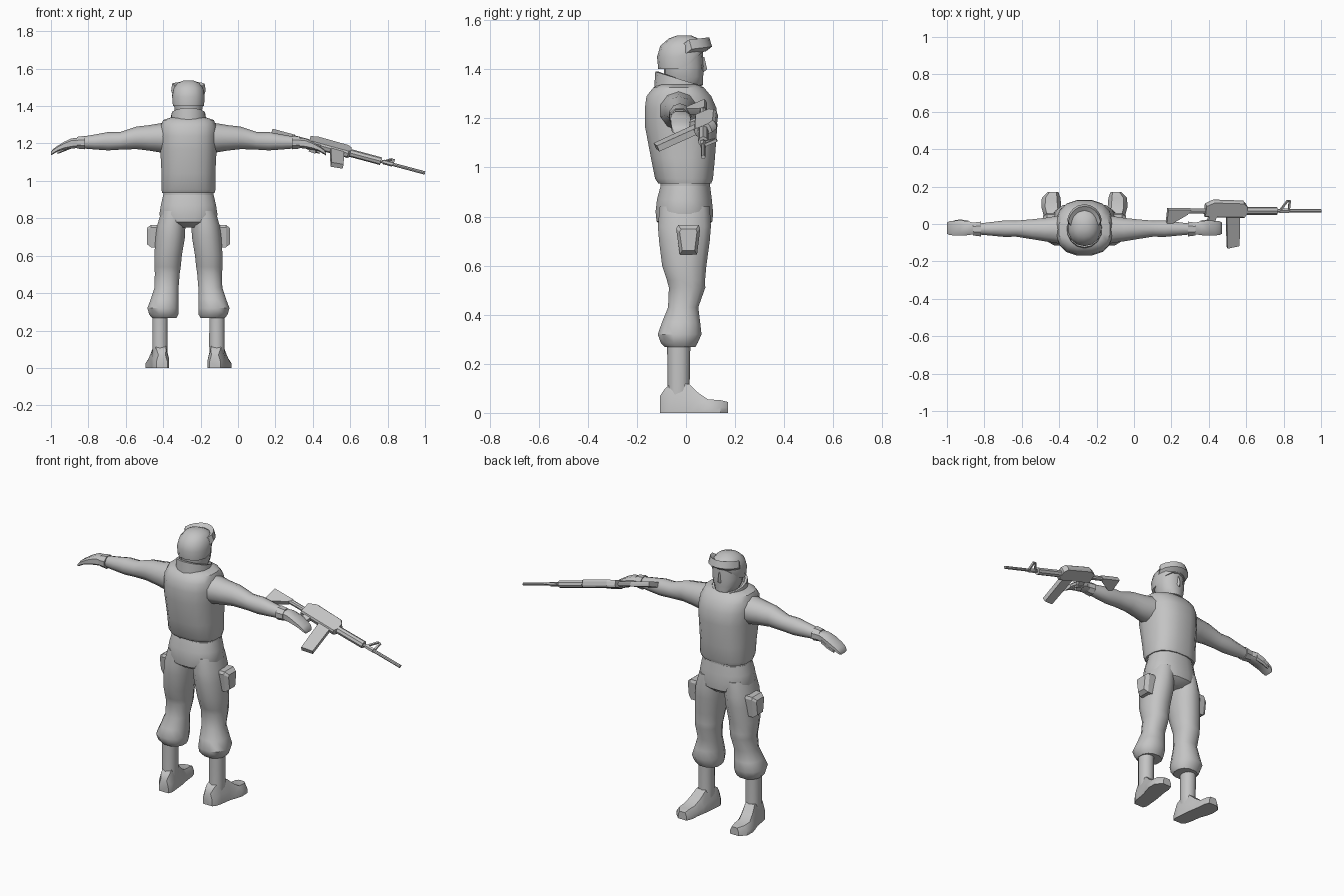
import bpy, bmesh, math
from mathutils import Vector

CX = -0.265  # body centre line
grey = bpy.data.materials.new("plain_grey")
grey.diffuse_color = (0.55, 0.55, 0.55, 1)


def skin(name, rings, angle=40, closed=True):
    """Bridge a list of equal-length point rings and cap both ends."""
    bm = bmesh.new()
    vs = [[bm.verts.new(p) for p in r] for r in rings]
    n = len(rings[0])
    for a, b in zip(vs, vs[1:]):
        for i in range(n):
            j = (i + 1) % n
            bm.faces.new((a[i], a[j], b[j], b[i]))
    bm.faces.new(vs[0])
    bm.faces.new(vs[-1])
    bmesh.ops.recalc_face_normals(bm, faces=bm.faces)
    me = bpy.data.meshes.new(name)
    bm.to_mesh(me)
    bm.free()
    me.materials.append(grey)
    ob = bpy.data.objects.new(name, me)
    bpy.context.collection.objects.link(ob)
    bpy.ops.object.select_all(action='DESELECT')
    ob.select_set(True)
    bpy.context.view_layer.objects.active = ob
    bpy.ops.object.shade_smooth_by_angle(angle=math.radians(angle))
    return ob


def oval(n, e):
    """Unit superellipse points."""
    out = []
    for i in range(n):
        a = 2 * math.pi * (i + 0.5) / n
        c, s = math.cos(a), math.sin(a)
        out.append((math.copysign(abs(c) ** (2 / e), c), math.copysign(abs(s) ** (2 / e), s)))
    return out


def column(name, rows, n=14, e=2.2, angle=40):
    """Upright loft. Row: z, back y, front y, x centre, x radius, front lift."""
    rings = []
    for z, y0, y1, cx, rx, *lift in rows:
        k = lift[0] if lift else 0
        ring = []
        for c, s in oval(n, e):
            y = (y0 + y1) / 2 + s * (y1 - y0) / 2
            ring.append((CX + cx + c * rx, y, z + k * max(0, y + 0.01)))
        rings.append(ring)
    return skin(name, rings, angle)


def limb(name, side, rows, n=10, e=2.0, angle=40):
    """Sideways loft. Row: x offset, y, z, y radius, z radius."""
    return skin(name, [[(CX + side * o, y + c * ry, z + s * rz) for c, s in oval(n, e)]
                       for o, y, z, ry, rz in rows], angle)


# Torso
column("vest", [(.935, -.115, .105, 0, .142), (.955, -.128, .112, 0, .147),
                (1.04, -.145, .12, 0, .146), (1.17, -.17, .13, 0, .153),
                (1.24, -.17, .127, 0, .155), (1.29, -.163, .105, 0, .152),
                (1.325, -.135, .075, 0, .138), (1.338, -.11, .05, 0, .10)], 16, 2.5)
column("waist", [(.90, -.105, .10, 0, .137), (.95, -.105, .10, 0, .137)], 16)
column("hips", [(.925, -.105, .10, 0, .137), (.87, -.12, .107, 0, .15),
                (.82, -.126, .112, 0, .158), (.78, -.122, .11, 0, .145),
                (.75, -.08, .075, 0, .07)], 16, 2.3)

# Stand-up collar, open at the front
collar = []
for i in range(13):
    a = math.radians(125 + 290 * i / 12)
    c, s = math.cos(a), math.sin(a)
    f = (s + 1) / 2
    pts = []
    for r, z in ((1.06, 1.305), (1.0, 1.39 - .06 * f), (.86, 1.39 - .06 * f), (.86, 1.305)):
        pts.append((CX + .092 * r * c, -.027 + .098 * r * s, z))
    collar.append(pts)
skin("collar", collar, 30)

# Head
column("face_and_neck", [(1.27, -.08, .02, 0, .055), (1.325, -.08, .045, 0, .055),
                         (1.336, -.08, .07, 0, .058), (1.37, -.09, .07, 0, .074),
                         (1.41, -.09, .072, 0, .08), (1.48, -.09, .068, 0, .08)], 14)
skin("nose", [[(CX - w, .06, z), (CX, y, z), (CX + w, .06, z)]
              for z, w, y in ((1.385, .016, .068), (1.40, .016, .086), (1.45, .008, .075))])
column("helmet", [(1.40, -.113, .075, 0, .085, .9), (1.45, -.118, .082, 0, .089, .55),
                  (1.495, -.105, .075, 0, .08, .2), (1.525, -.07, .05, 0, .057),
                  (1.538, -.035, .02, 0, .024)], 14)
goggles = []
for i in range(9):
    a = math.radians(10 + 160 * i / 8)
    c, s = math.cos(a), math.sin(a)
    goggles.append([(CX + r * c, y + .10 * s, z + .012 * s) for r, y, z in
                    ((.086, -.02, 1.46), (.094, .006, 1.48), (.088, -.005, 1.518), (.07, -.03, 1.5))])
skin("goggles", goggles, 30)

for side, tag in ((-1, "left"), (1, "right")):
    # Legs and boots
    leg = [(.84, -.11, .10, .08, .066), (.76, -.118, .105, .092, .078), (.70, -.113, .10, .097, .081),
           (.60, -.10, .086, .109, .076), (.54, -.08, .08, .112, .073), (.51, -.072, .081, .113, .069),
           (.43, -.075, .052, .117, .066), (.37, -.10, .06, .127, .076), (.32, -.118, .066, .136, .086),
           (.285, -.105, .05, .132, .08), (.268, -.088, .04, .13, .068)]
    column(tag + "_trouser_leg", [(z, a, b, side * o, r) for z, a, b, o, r in leg], 12)
    column(tag + "_boot_shaft", [(z, a, b, side * .152, r) for z, a, b, r in
                                 ((.29, -.077, .018, .042), (.12, -.075, .015, .043), (.05, -.08, .02, .04))], 10)
    foot = [(-.105, .142, .030, .07), (-.085, .145, .042, .10), (-.055, .15, .045, .122),
            (.012, .158, .047, .118), (.05, .168, .051, .082), (.09, .177, .053, .055),
            (.14, .178, .05, .052), (.172, .168, .028, .044)]
    skin(tag + "_boot", [[(CX + side * (o + w * k), y, h * t) for k, t in
                          ((-1, 0), (1, 0), (1, .45), (.62, 1), (-.62, 1), (-1, .45))]
                         for y, o, w, h in foot], 40)
    # Thigh pouch
    skin(tag + "_pouch", [[(CX + side * x, .01 + y * k, .705 + z * k) for y, z in
                           ((-.035, -.06), (.035, -.06), (.048, .045), (.042, .06), (-.042, .06), (-.05, .045))]
                          for x, k in ((.14, 1), (.20, 1), (.222, .72))], 25)
    # Arm, cuff and hand
    limb(tag + "_arm", side, [(.09, -.03, 1.235, .085, .08), (.15, -.03, 1.23, .076, .078),
                              (.21, -.03, 1.23, .066, .068), (.28, -.028, 1.23, .056, .06),
                              (.365, -.025, 1.214, .045, .047), (.43, -.025, 1.212, .046, .049),
                              (.50, -.026, 1.208, .038, .04), (.57, -.027, 1.205, .03, .031)])
    limb(tag + "_glove_cuff", side, [(.553, -.027, 1.205, .043, .039), (.595, -.027, 1.204, .037, .034)], 8, angle=30)
    limb(tag + "_hand", side, [(.58, -.025, 1.204, .029, .028), (.625, -.022, 1.2, .04, .029),
                               (.665, -.022, 1.188, .043, .022), (.70, -.022, 1.172, .041, .016),
                               (.722, -.022, 1.158, .039, .015), (.735, -.022, 1.146, .032, .01)], 8, 3)
    limb(tag + "_thumb", side, [(.62, .005, 1.19, .016, .015), (.665, .014, 1.17, .012, .013),
                                (.70, .012, 1.153, .008, .009)], 6)

# Rifle frame: u along the barrel, v towards the sights, w across
U = Vector((.966, 0, -.259)).normalized()
V = Vector((.10, .92, .39))
V = (V - U * V.dot(U)).normalized()
W = U.cross(V)
BUTT = Vector((.18, .07, 1.262))


def plate(name, pts, half, bevel=.7):
    """Rifle part: a side outline given thickness, slimmer on its outer faces."""
    mid = Vector((sum(p[0] for p in pts), sum(p[1] for p in pts))) / len(pts)
    rings = []
    for w, k in ((-half, bevel), (-half * .5, 1), (half * .5, 1), (half, bevel)):
        ring = []
        for p in pts:
            v = mid.y + (p[1] - mid.y) * k
            ring.append(BUTT + U * p[0] + V * v + W * w)
        rings.append(ring)
    return skin(name, rings, 20)


def rod(name, u0, u1, r, n=8):
    return skin(name, [[BUTT + U * u + (V * s + W * c) * r for c, s in oval(n, 2)] for u in (u0, u1)])


plate("rifle_stock", [(0, .014), (0, -.08), (.014, -.082), (.11, -.016), (.125, .014)], .014, .95)
rod("rifle_stock_tube", .1, .23, .014)
plate("rifle_receiver", [(.207, .038), (.248, .062), (.414, .056), (.435, .033),
                         (.435, -.02), (.425, -.036), (.207, -.032)], .02, .85)
plate("rifle_magazine", [(.328, -.03), (.40, -.03), (.417, -.20), (.352, -.215)], .013, 1)
plate("rifle_grip", [(.235, -.02), (.275, -.02), (.255, -.10), (.218, -.095)], .013, 1)
rod("rifle_handguard", .43, .605, .021)
rod("rifle_barrel", .6, .849, .009)
rod("rifle_gas_block", .62, .67, .013, 6)
# Open triangular front sight
for k, (a, b) in enumerate((((.62, 0), (.658, .06)), ((.67, 0), (.67, .06)))):
    plate("rifle_front_sight_%d" % k, [(a[0] - .005, a[1]), (a[0] + .005, a[1]),
                                       (b[0] + .005, b[1]), (b[0] - .005, b[1])], .006, 1)
